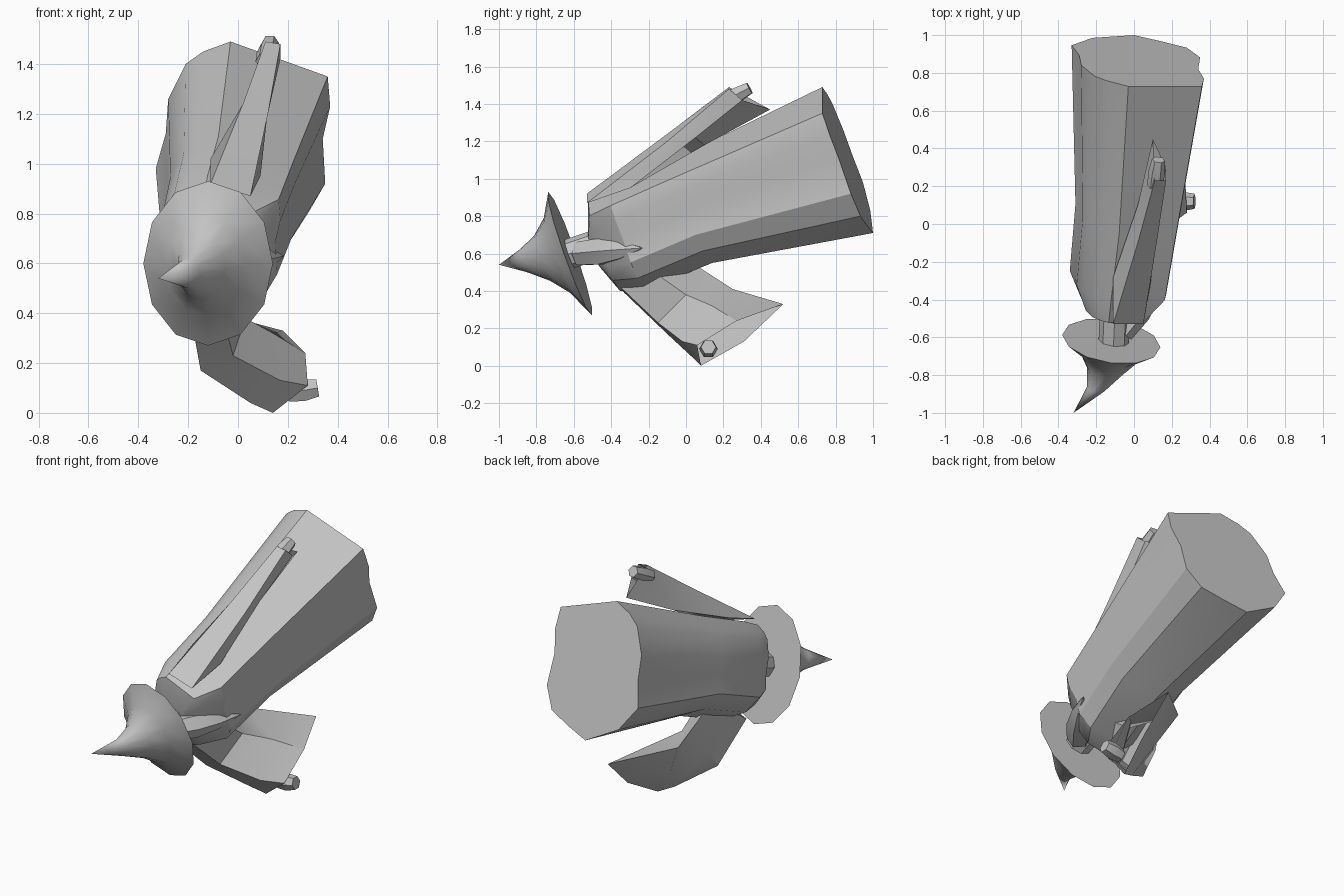
import bpy, math
from mathutils import Vector

cube = bpy.data.objects.get("Cube")
if cube:
    bpy.data.objects.remove(cube)

grey = bpy.data.materials.new("plain grey")
grey.use_nodes = True
COLOUR = (0.55, 0.55, 0.55, 1)
grey.diffuse_color = COLOUR
grey.node_tree.nodes["Principled BSDF"].inputs["Base Color"].default_value = COLOUR

AXIS = Vector((0.118, 0.937, 0.33))     # from the hat down to the hem


def loft(name, rings, cap_start=True, cap_end=True, smooth=30):
    """Skin equal-sized rings of points in order."""
    n = len(rings[0])
    verts = [p for ring in rings for p in ring]
    faces = []
    for r in range(len(rings) - 1):
        for i in range(n):
            j = (i + 1) % n
            faces.append((r * n + i, r * n + j, (r + 1) * n + j, (r + 1) * n + i))
    if cap_start:
        faces.append(tuple(reversed(range(n))))
    if cap_end:
        faces.append(tuple(range((len(rings) - 1) * n, len(rings) * n)))
    mesh = bpy.data.meshes.new(name)
    mesh.from_pydata(verts, [], faces)
    mesh.materials.append(grey)
    obj = bpy.data.objects.new(name, mesh)
    bpy.context.collection.objects.link(obj)
    bpy.ops.object.select_all(action='DESELECT')
    obj.select_set(True)
    bpy.context.view_layer.objects.active = obj
    bpy.ops.object.mode_set(mode='EDIT')
    bpy.ops.mesh.select_all(action='SELECT')
    bpy.ops.mesh.remove_doubles(threshold=0.0005)
    bpy.ops.mesh.normals_make_consistent(inside=False)
    bpy.ops.object.mode_set(mode='OBJECT')
    bpy.ops.object.shade_smooth_by_angle(angle=math.radians(smooth))
    return obj


def slice_ring(shape, centre, hx, hz):
    """Place a unit outline on the plane through centre, square to the axis."""
    c = Vector(centre)
    ring = []
    for u, v in shape:
        x, z = hx * u, hz * v
        y = -(AXIS.x * x + AXIS.z * z) / AXIS.y
        ring.append(c + Vector((x, y, z)))
    return ring


def circle(n):
    return [(math.cos(math.tau * i / n), math.sin(math.tau * i / n)) for i in range(n)]


def rod(name, start, end, radii, n=8):
    """Straight tapered tube along a line, one ring for each radius."""
    a, b = Vector(start), Vector(end)
    turn = (b - a).to_track_quat('Z', 'Y')
    rings = []
    for i, r in enumerate(radii):
        c = a.lerp(b, i / (len(radii) - 1))
        rings.append([c + turn @ Vector((u * r, v * r, 0)) for u, v in circle(n)])
    return loft(name, rings)


# Robe: one wavy hem outline scaled along the leaning body
hem = [(-0.03, 1.49), (0.36, 1.35), (0.37, 1.23), (0.34, 1.1), (0.35, 0.92),
       (0.28, 0.8), (0.14, 0.75), (0, 0.71), (-0.22, 0.83), (-0.33, 0.98),
       (-0.29, 1.12), (-0.28, 1.26), (-0.21, 1.4), (-0.14, 1.45)]
hem = [((x - 0.02) / 0.35, (z - 1.1) / 0.39) for x, z in hem]
robe_slices = [((0.02, 0.86, 1.1), 0.35, 0.39),
               ((-0.04, 0.04, 0.83), 0.27, 0.28),
               ((-0.085, -0.31, 0.68), 0.255, 0.275),
               ((-0.11, -0.44, 0.645), 0.17, 0.245),
               ((-0.11, -0.49, 0.62), 0.08, 0.1)]
loft("robe", [slice_ring(hem, *s) for s in robe_slices])

# Hat: wide brim sweeping into a bent point
hat_slices = [((-0.12, -0.62, 0.6), 0.26, 0.33),
              ((-0.13, -0.69, 0.59), 0.16, 0.2),
              ((-0.15, -0.77, 0.575), 0.1, 0.12),
              ((-0.2, -0.87, 0.56), 0.05, 0.06),
              ((-0.32, -1.0, 0.54), 0, 0)]
loft("hat", [slice_ring(circle(12), *s) for s in hat_slices], cap_end=False, smooth=50)

# Head and pointed beard
rod("head", (-0.11, -0.68, 0.58), (-0.1, -0.44, 0.66), (0.08, 0.08))
rod("beard", (-0.07, -0.57, 0.6), (0.185, -0.23, 0.63), (0.07, 0.08, 0.055, 0), n=6)

# Sleeves: open tubes flaring towards the hands
loft("upper_sleeve", [
    [(-0.11, -0.53, 0.92), (0.05, -0.53, 0.87), (0.09, -0.3, 0.95), (-0.11, -0.28, 1.02)],
    [(0.02, -0.1, 1.24), (0.12, -0.1, 1.2), (0.12, 0.05, 1.22), (0.02, 0.1, 1.18)],
    [(0.11, 0.23, 1.49), (0.17, 0.23, 1.48), (0.17, 0.3, 1.42), (0.1, 0.45, 1.37)],
], cap_end=False)
loft("lower_sleeve", [
    [(-0.19, -0.33, 0.39), (-0.07, -0.35, 0.42), (0.02, -0.2, 0.52),
     (-0.13, -0.08, 0.6), (-0.17, -0.2, 0.48)],
    [(-0.15, -0.1, 0.17), (-0.02, -0.15, 0.23), (0.03, 0, 0.38),
     (-0.14, 0.08, 0.52), (-0.16, 0.0, 0.3)],
    [(0.05, 0.04, 0.04), (0.17, -0.02, 0.13), (0.14, 0.14, 0.32),
     (-0.12, 0.25, 0.41), (0, 0.16, 0.18)],
    [(0.14, 0.08, 0), (0.28, 0.06, 0.11), (0.27, 0.27, 0.24),
     (0.18, 0.52, 0.33), (0.19, 0.31, 0.13)],
], cap_end=False)

# Hands poking out of the sleeves
rod("upper_hand", (0.11, 0.2, 1.41), (0.13, 0.34, 1.485), (0.04, 0.045, 0.035), n=6)
rod("lower_hand", (0.2, 0.12, 0.08), (0.32, 0.12, 0.1), (0.04, 0.05, 0.04), n=6)
